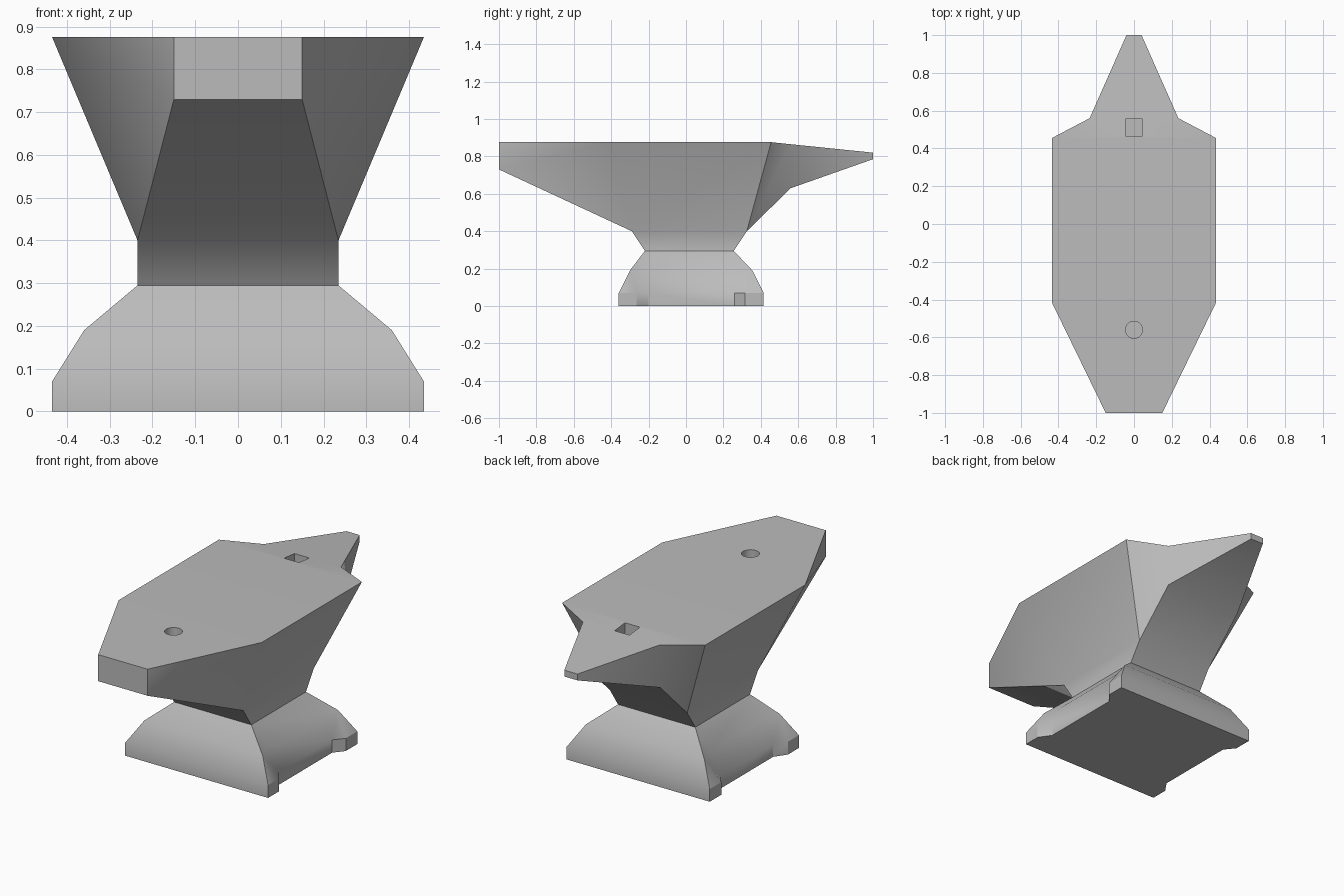
import bpy
import bmesh
import math

cube = bpy.data.objects.get("Cube")
if cube:
    bpy.data.objects.remove(cube, do_unlink=True)

steel = bpy.data.materials.new("grey steel")
steel.use_nodes = True
colour = (0.5, 0.5, 0.5, 1)
steel.diffuse_color = colour
bsdf = steel.node_tree.nodes["Principled BSDF"]
bsdf.inputs["Base Color"].default_value = colour
bsdf.inputs["Roughness"].default_value = 0.7


def add_object(name, bm):
    bmesh.ops.recalc_face_normals(bm, faces=bm.faces)
    mesh = bpy.data.meshes.new(name)
    bm.to_mesh(mesh)
    bm.free()
    obj = bpy.data.objects.new(name, mesh)
    bpy.context.collection.objects.link(obj)
    mesh.materials.append(steel)
    return obj


def symmetric_part(name, points, spine, sides):
    """Spine: closed profile loop spanning both halves. Sides: faces made on each half."""
    bm = bmesh.new()
    left = {k: bm.verts.new(p) for k, p in points.items()}
    right = {k: bm.verts.new((-p[0], p[1], p[2])) for k, p in points.items()}
    for a, b in zip(spine, spine[1:] + spine[:1]):
        bm.faces.new((left[a], left[b], right[b], right[a]))
    for names in sides:
        for half in (left, right):
            bm.faces.new([half[n] for n in names.split()])
    return add_object(name, bm)


def activate(obj):
    bpy.ops.object.select_all(action="DESELECT")
    obj.select_set(True)
    bpy.context.view_layer.objects.active = obj


def cut(target, cutter):
    cutter.hide_render = True
    mod = target.modifiers.new("hole", "BOOLEAN")
    mod.operation = "DIFFERENCE"
    mod.solver = "EXACT"
    mod.object = cutter
    activate(target)
    bpy.ops.object.modifier_apply(modifier=mod.name)
    bpy.data.objects.remove(cutter, do_unlink=True)


# Upper body with the heel at the front and the horn at the back
body = symmetric_part(
    "anvil_body",
    {
        "heel_top": (0.15, -1, 0.876), "heel_low": (0.15, -1, 0.73),
        "belly": (0.235, -0.29, 0.4), "waist_f": (0.235, -0.22, 0.295),
        "waist_b": (0.235, 0.255, 0.295), "throat": (0.235, 0.325, 0.4),
        "horn_low": (0.235, 0.56, 0.63), "tip_low": (0.04, 1, 0.785),
        "tip_top": (0.04, 1, 0.82), "horn_top": (0.235, 0.56, 0.865),
        "rim_b": (0.435, 0.455, 0.876), "rim_f": (0.435, -0.415, 0.876),
    },
    ["heel_top", "heel_low", "belly", "waist_f", "waist_b", "throat",
     "horn_low", "tip_low", "tip_top", "horn_top", "rim_b", "rim_f"],
    ["waist_f waist_b throat belly", "belly throat rim_b rim_f",
     "heel_low belly rim_f", "heel_top heel_low rim_f",
     "throat horn_low horn_top rim_b", "horn_low tip_low tip_top horn_top"],
)

# Spread base with a shallow recess between the corner feet
base = symmetric_part(
    "anvil_base",
    {
        "waist_f": (0.235, -0.22, 0.295), "waist_b": (0.235, 0.255, 0.295),
        "knee_f": (0.36, -0.3, 0.19), "knee_b": (0.36, 0.355, 0.19),
        "foot_f": (0.435, -0.36, 0.07), "foot_b": (0.435, 0.415, 0.07),
        "sole_f": (0.435, -0.36, 0), "sole_b": (0.435, 0.415, 0),
        "toe_f": (0.435, -0.265, 0.07), "toe_b": (0.435, 0.315, 0.07),
        "toe_low_f": (0.435, -0.265, 0), "toe_low_b": (0.435, 0.315, 0),
        "notch_f": (0.39, -0.2, 0.07), "notch_b": (0.39, 0.26, 0.07),
        "notch_low_f": (0.39, -0.2, 0), "notch_low_b": (0.39, 0.26, 0),
        "mid_f": (0.33, -0.2, 0.19), "mid_b": (0.33, 0.26, 0.19),
    },
    ["waist_f", "knee_f", "foot_f", "sole_f", "toe_low_f", "notch_low_f",
     "notch_low_b", "toe_low_b", "sole_b", "foot_b", "knee_b", "waist_b"],
    ["waist_f mid_f mid_b waist_b", "mid_f notch_f notch_b mid_b",
     "notch_f notch_low_f notch_low_b notch_b"]
    + [face.replace("#", end) for end in "fb" for face in (
        "waist_# knee_# mid_#", "knee_# foot_# toe_#",
        "knee_# toe_# notch_# mid_#", "foot_# sole_# toe_low_# toe_#",
        "toe_# toe_low_# notch_low_# notch_#")],
)

# Blind round and square tool holes in the face
for name, sides, radius, y in (("round_cutter", 24, 0.045, -0.56),
                               ("square_cutter", 4, 0.064, 0.51)):
    bm = bmesh.new()
    bmesh.ops.create_cone(bm, cap_ends=True, segments=sides,
                          radius1=radius, radius2=radius, depth=0.2)
    if sides == 4:
        # Align the square with the axes whichever way its corners start
        corner = bm.verts[:][0].co
        turn = math.pi / 4 - math.atan2(corner.y, corner.x)
        c, s = math.cos(turn), math.sin(turn)
        for v in bm.verts:
            v.co.x, v.co.y = c * v.co.x - s * v.co.y, s * v.co.x + c * v.co.y
    bmesh.ops.translate(bm, verts=bm.verts, vec=(0, y, 0.89))
    cut(body, add_object(name, bm))

for part in (body, base):
    activate(part)
    bpy.ops.object.shade_smooth_by_angle(angle=math.radians(31.7))
